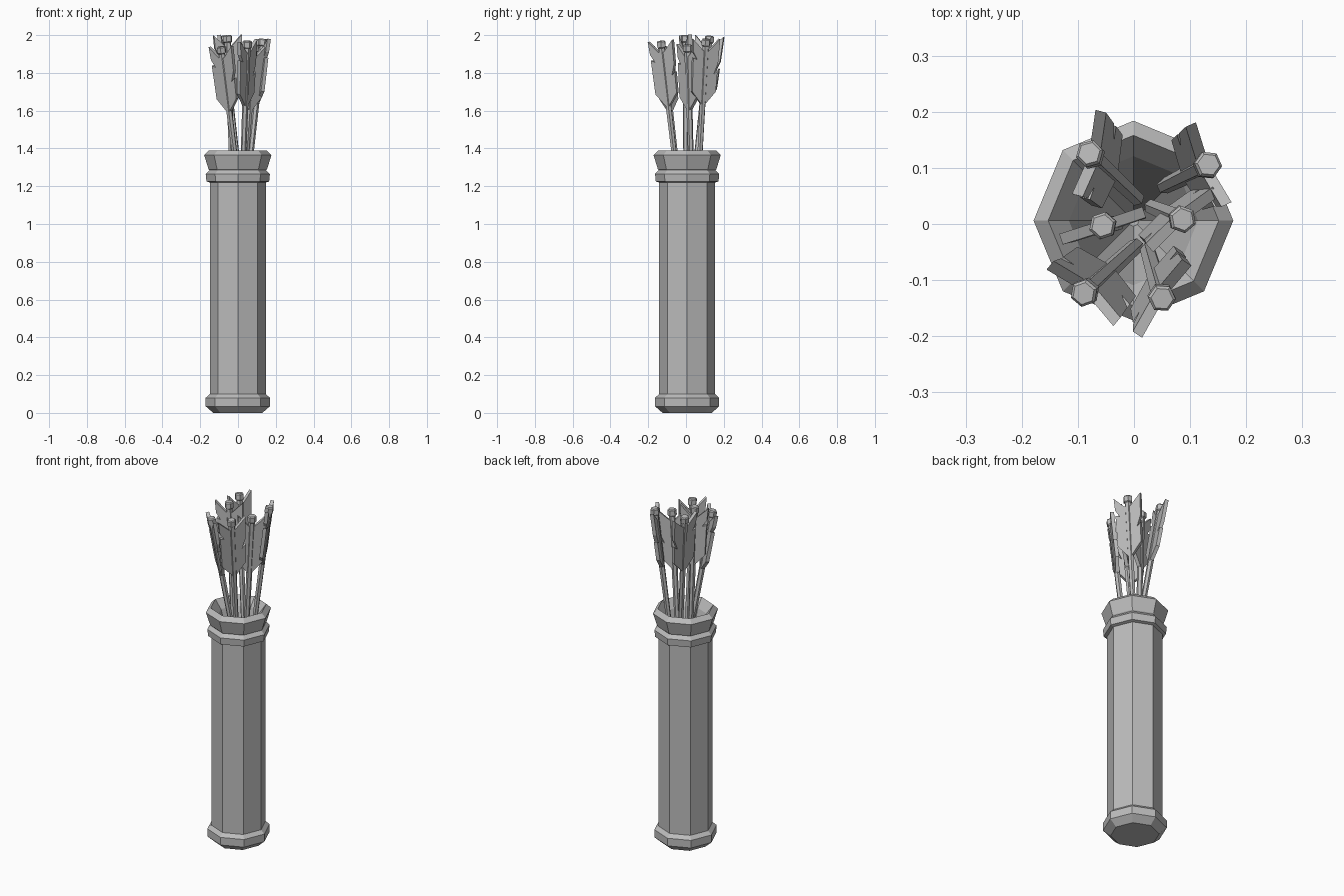
import bpy, bmesh, math
from mathutils import Vector, Matrix

cube = bpy.data.objects.get("Cube")
if cube:
    bpy.data.objects.remove(cube)

grey = bpy.data.materials.new("plain grey")
grey.use_nodes = True
GREY = (0.5, 0.5, 0.5, 1)
grey.diffuse_color = GREY
grey.node_tree.nodes["Principled BSDF"].inputs["Base Color"].default_value = GREY


def finish(name, bm, matrix=None):
    bmesh.ops.recalc_face_normals(bm, faces=bm.faces)
    mesh = bpy.data.meshes.new(name)
    bm.to_mesh(mesh)
    bm.free()
    mesh.materials.append(grey)
    obj = bpy.data.objects.new(name, mesh)
    if matrix:
        obj.matrix_world = matrix
    bpy.context.collection.objects.link(obj)
    return obj


def lathe(name, profile, sides, matrix=None):
    """Faceted turned solid from (radius, height) pairs, closed at both ends."""
    bm = bmesh.new()
    rings = []
    for r, z in profile:
        rings.append([bm.verts.new((r * math.cos(math.tau * i / sides),
                                    r * math.sin(math.tau * i / sides), z))
                      for i in range(sides)])
    for a, b in zip(rings, rings[1:]):
        for i in range(sides):
            j = (i + 1) % sides
            bm.faces.new((a[i], a[j], b[j], b[i]))
    bm.faces.new(rings[0])
    bm.faces.new(rings[-1])
    return finish(name, bm, matrix)


def plate(name, outline, thickness, matrix):
    """Flat outline in the local XZ plane, thickened along local Y."""
    bm = bmesh.new()
    face = bm.faces.new([bm.verts.new((x, -thickness / 2, z)) for x, z in outline])
    new = bmesh.ops.extrude_face_region(bm, geom=[face])["geom"]
    bmesh.ops.translate(bm, vec=(0, thickness, 0),
                        verts=[g for g in new if isinstance(g, bmesh.types.BMVert)])
    return finish(name, bm, matrix)


# Quiver: base cap, tube, collar band, flared rim and tapering hollow
centre = Matrix.Translation((-0.001, 0.006, 0))
lathe("quiver", [
    (0.13, 0), (0.17, 0.035), (0.17, 0.08), (0.148, 0.1),
    (0.148, 1.22), (0.166, 1.225), (0.17, 1.265), (0.15, 1.285),
    (0.155, 1.29), (0.178, 1.365), (0.152, 1.39),
    (0.115, 1.34), (0.01, 1.0)], 8, centre)

# Arrows: nock top, point where the shaft passes the rim, fletching direction
ARROWS = [
    ((-0.09, -0.124, 1.94), (-0.02, -0.06, 1.39), -40),
    ((0.05, -0.133, 1.97), (0.03, -0.065, 1.39), 56),
    ((-0.056, -0.003, 2.0), (-0.035, 0.0, 1.39), 18),
    ((0.087, 0.008, 1.95), (0.045, 0.025, 1.39), 40),
    ((-0.08, 0.126, 1.995), (-0.01, 0.06, 1.39), 75),
    ((0.133, 0.106, 1.98), (0.07, 0.075, 1.39), 114),
]
SHAFT = [(0.014, -0.74), (0.018, -0.06), (0.018, -0.04),
         (0.025, -0.035), (0.025, -0.006), (0.02, 0)]
# Swept feather pair with a torn nick in each edge
FEATHER = [(0, -0.36), (0.068, -0.28), (0.072, -0.17), (0.05, -0.19),
           (0.073, -0.13), (0.078, 0.0), (0.018, -0.06), (-0.018, -0.06),
           (-0.078, 0.0), (-0.073, -0.07), (-0.048, -0.11),
           (-0.072, -0.1), (-0.068, -0.28)]

for n, (top, rim, angle) in enumerate(ARROWS, 1):
    top = Vector(top)
    axis = (top - Vector(rim)).normalized()
    side = Vector((math.cos(math.radians(angle)), math.sin(math.radians(angle)), 0))
    side = (side - axis * side.dot(axis)).normalized()
    frame = Matrix((side, axis.cross(side), axis)).transposed().to_4x4()
    frame.translation = top
    lathe(f"arrow_shaft_{n}", SHAFT, 6, frame)
    plate(f"arrow_fletching_{n}", FEATHER, 0.02, frame)
